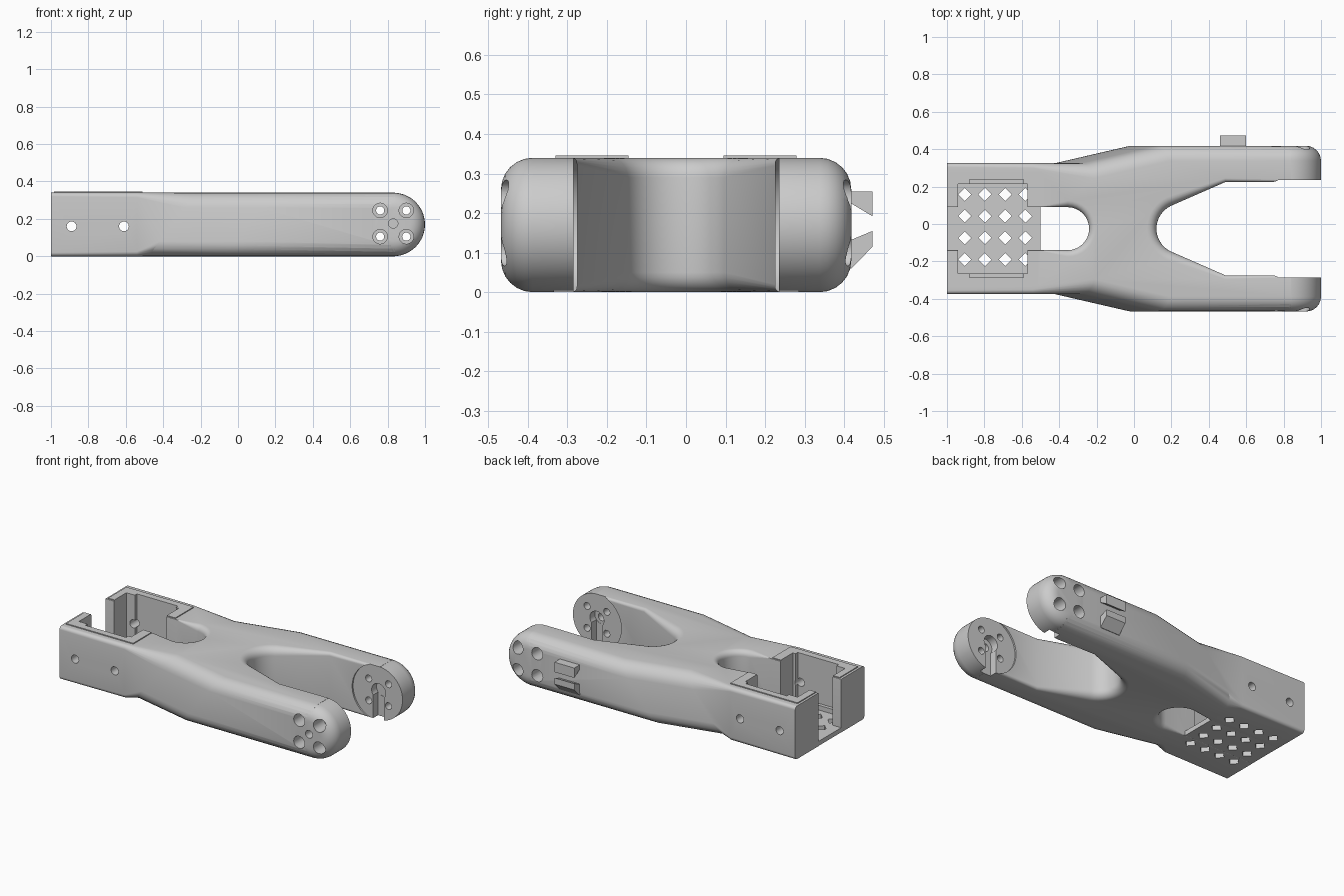
import bpy, bmesh
from math import sin, cos, pi, radians, sqrt
from mathutils import Vector, Matrix

if "Cube" in bpy.data.objects:
    bpy.data.objects.remove(bpy.data.objects["Cube"])

YC, H = -0.025, 0.34          # mirror line of the body, body height
AX, AZ = 0.83, 0.17           # pivot axis at the arm tips


def make(name, bm):
    bmesh.ops.remove_doubles(bm, verts=bm.verts, dist=1e-5)
    bmesh.ops.recalc_face_normals(bm, faces=bm.faces)
    me = bpy.data.meshes.new(name)
    bm.to_mesh(me)
    bm.free()
    ob = bpy.data.objects.new(name, me)
    bpy.context.collection.objects.link(ob)
    return ob


def box(name, x0, x1, y0, y1, z0, z1):
    bm = bmesh.new()
    m = Matrix.Translation(((x0 + x1) / 2, (y0 + y1) / 2, (z0 + z1) / 2)) @ \
        Matrix.Diagonal((x1 - x0, abs(y1 - y0), z1 - z0, 1))
    bmesh.ops.create_cube(bm, size=1, matrix=m)
    return make(name, bm)


def cyl(name, c, r, depth, axis='Y', n=24):
    bm = bmesh.new()
    rot = Matrix.Rotation(pi / 2, 4, 'X') if axis == 'Y' else Matrix()
    bmesh.ops.create_cone(bm, cap_ends=True, segments=n, radius1=r, radius2=r,
                          depth=depth, matrix=Matrix.Translation(c) @ rot)
    return make(name, bm)


def boolean(target, tool, op='DIFFERENCE'):
    m = target.modifiers.new(op, 'BOOLEAN')
    m.operation, m.object, m.solver = op, tool, 'EXACT'
    bpy.context.view_layer.objects.active = target
    bpy.ops.object.modifier_apply(modifier=m.name)
    bpy.data.objects.remove(tool)


def loft(name, rings):
    bm = bmesh.new()
    vs = [[bm.verts.new(p) for p in ring] for ring in rings]
    n = len(vs[0])
    for a, b in zip(vs, vs[1:]):
        for i in range(n):
            j = (i + 1) % n
            bm.faces.new((a[i], a[j], b[j], b[i]))
    bm.faces.new(vs[0])
    bm.faces.new(vs[-1])
    return make(name, bm)


# Half outline, from slot tip round to notch tip: x, half width, fillet, shear
half = [(-0.355 + .115 * cos(a), .115 * sin(a), .035, 0)
        for a in [i * pi / 16 for i in range(9)]]
half += [(-.5, .115, .002, 0), (-1, .115, .002, 0), (-1, .35, .02, 0),
         (-.54, .35, .025, 0), (-.48, .35, .08, .26), (-.08, .4425, .08, .26),
         (.84, .4425, .08, 0), (.84, .25, .012, 0), (.49, .25, .02, 0)]
half += [(.255 + .135 * cos(a), .135 * sin(a), .05, 0)
         for a in [radians(115.7 + i * 64.3 / 8) for i in range(9)]]
half[0] = (-.24, 0, .035, 0)
half[-1] = (.12, 0, .05, 0)
pts = half + [(x, -y, r, s) for x, y, r, s in half[-2:0:-1]]


def body_ring(t, top):
    ring, n = [], len(pts)
    for i, (x, y, r, s) in enumerate(pts):
        p, a, b = Vector((x, y)), Vector(pts[i - 1][:2]), Vector(pts[(i + 1) % n][:2])
        d1, d2 = (p - a).normalized(), (b - p).normalized()
        n1, n2 = Vector((d1.y, -d1.x)), Vector((d2.y, -d2.x))
        m = (n1 + n2) / (1 + n1.dot(n2))
        k = r * (1 - cos(t))
        z = r * (1 - sin(t))
        z = H - z if top else z
        dx = 0 if x in (-1, .84) else m.x * k
        ring.append((x + dx + s * z / H, y + m.y * k + YC, z))
    return ring


# Main body: rounded Y-shaped slab
steps = [i * pi / 12 for i in range(7)]
body = loft("forked_bracket", [body_ring(t, False) for t in reversed(steps)]
            + [body_ring(t, True) for t in steps])

for s in (1, -1):
    # Round arm tip, revolved about the pivot axis
    prof = [(.255, .1697)] + [(.443 - .08 * (1 - sin(t)), .1697 - .08 * (1 - cos(t)))
                              for t in steps]
    rings = [[(AX + r * cos(a), YC + s * y, AZ + r * sin(a))
              for a in [k * pi / 32 for k in range(64)]] for y, r in prof]
    boolean(body, loft("tip", rings), 'UNION')
    # Raised rim of the pocket frame
    boolean(body, box("rim", -.985, -.51, YC + s * .12, YC + s * .305, .1, .346), 'UNION')

# Pocket floor, then the pocket with its deeper side recesses
boolean(body, box("floor", -.9995, -.5, YC - .2, YC + .2, .0005, .03), 'UNION')
boolean(body, box("pocket", -.94, -.57, YC - .24, YC + .24, .03, .5))
boolean(body, box("side_recess", -.88, -.59, YC - .262, YC + .262, .06, .5))

# Diamond vent holes in the floor
for x in (-.905, -.797, -.689, -.581):
    for y in (.158, .042, -.074, -.19):
        boolean(body, cyl("vent", (x, y, 0), .035, .15, 'Z', 4))

# Side screw holes
for x in (-.89, -.61):
    boolean(body, cyl("screw", (x, YC, .16), .026, 1.2))

for s in (1, -1):
    # Round horn seat with keyhole slot on the inner arm face
    boolean(body, cyl("seat", (AX, YC + s * .21, AZ), .18, .1, n=64))
    boolean(body, cyl("key", (AX, YC + s * .26, AZ + .01), .05, .1, n=20))
    boolean(body, box("key_slot", AX - .038, AX + .038, YC + s * .2,
                      YC + s * .309, -.05, AZ))
    # Counterbored bolt holes
    for dx in (-.07, .07):
        for dz in (-.07, .07):
            c = (AX + dx, YC + s * .35, AZ + .005 + dz)
            boolean(body, cyl("bolt", c, .022, .4, n=16))
            c = (c[0], YC + s * .43, c[2])
            boolean(body, cyl("bore", c, .039, .18, n=20))
boolean(body, cyl("centre", (AX, YC - .38, AZ + .005), .025, .2, n=20))

# Cable clip: two hooked prisms on the back arm
for name, prof in (("clip_upper", [(.40, .255), (.472, .255), (.472, .192), (.40, .235)]),
                   ("clip_lower", [(.40, .125), (.472, .155), (.472, .115), (.418, .06), (.40, .06)])):
    loft(name, [[(x, y, z) for y, z in prof] for x in (.46, .60)])

bpy.ops.object.select_all(action='DESELECT')
body.select_set(True)
bpy.context.view_layer.objects.active = body
bpy.ops.object.shade_smooth_by_angle(angle=radians(28))
